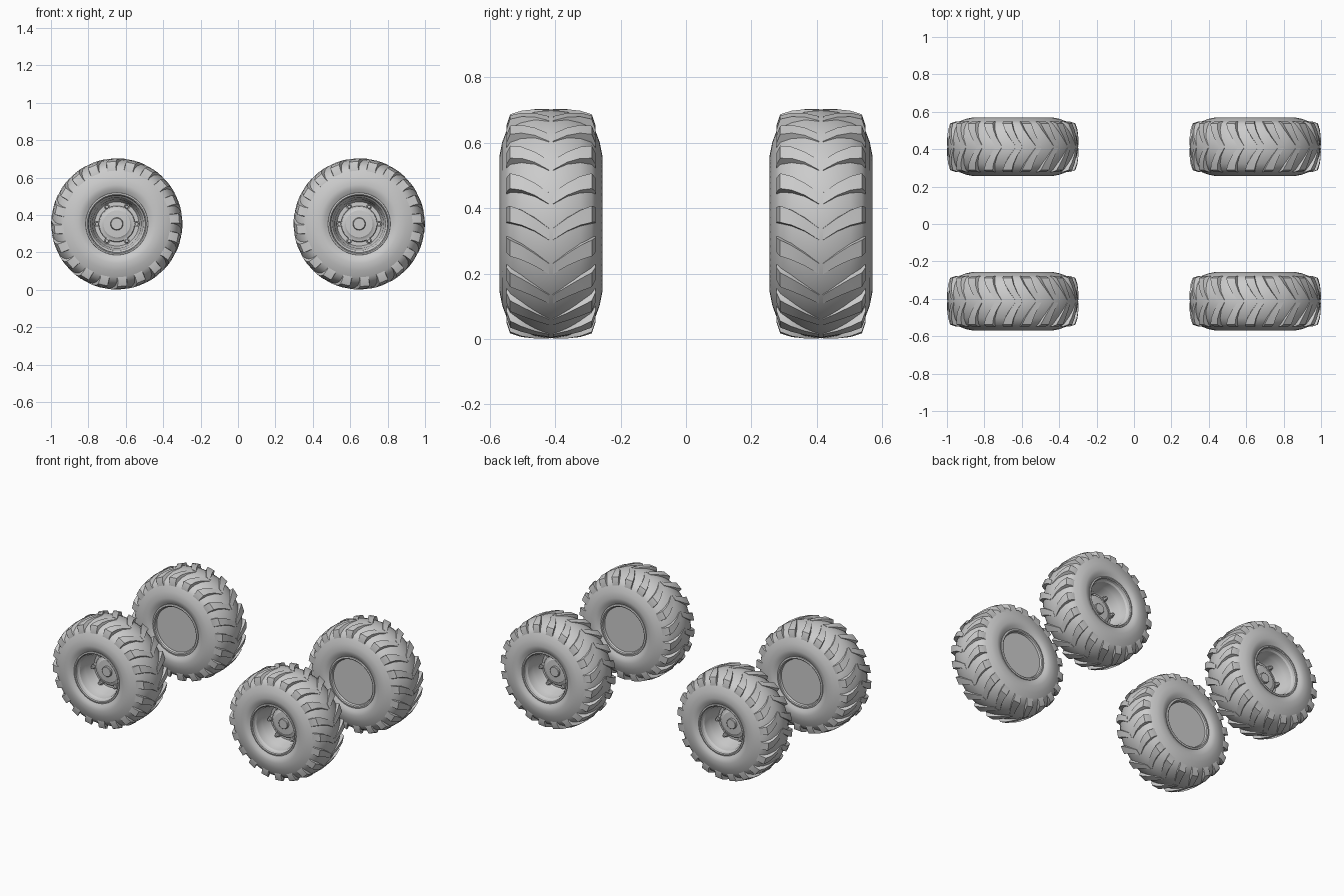
import bpy, bmesh
from math import sin, cos, pi, tau, radians

if "Cube" in bpy.data.objects:
    bpy.data.objects.remove(bpy.data.objects["Cube"])

R = 0.352            # wheel radius and axle height
CX, CY = 0.648, 0.413
LUGS = 20


def polar(r, a, dy, s, cx=0, cz=0):
    return (cx + r * cos(a), s * dy, cz + r * sin(a))


def lathe(bm, profile, s, seg=60, cx=0, cz=0):
    """Spin (radius, outward offset) points about the axle; list runs outboard to inboard."""
    rings = []
    for r, dy in profile:
        if r == 0:
            v = bm.verts.new((cx, s * dy, cz))
            rings.append([v] * seg)
        else:
            rings.append([bm.verts.new(polar(r, tau * i / seg, dy, s, cx, cz)) for i in range(seg)])
    for A, B in zip(rings, rings[1:]):
        for i in range(seg):
            j = (i + 1) % seg
            f = list(dict.fromkeys([A[i], A[j], B[j], B[i]]))
            bm.faces.new(f if s > 0 else f[::-1])


def tyre(bm, s):
    half = [(0.164, 0.138), (0.185, 0.151), (0.21, 0.157), (0.25, 0.149),
            (0.285, 0.136), (0.308, 0.124), (0.328, 0.09), (0.343, 0.05)]
    lathe(bm, half + [(0.350, 0)] + [(r, -d) for r, d in reversed(half)], s)


def lugs(bm, s):
    # stations: offset from centre, top radius, buried radius, sweep angle, half width
    stations = [(0.006, 0.351, 0.338, 0.00, 0.050), (0.05, 0.351, 0.332, 0.085, 0.056),
                (0.09, 0.346, 0.318, 0.145, 0.066), (0.125, 0.335, 0.298, 0.18, 0.076),
                (0.136, 0.302, 0.276, 0.185, 0.076)]
    for n in range(LUGS):
        for side in (-1, 1):
            prev = first = None
            for dy, top, base, sweep, w in stations:
                a = tau * n / LUGS + sweep - 0.09
                ring = [bm.verts.new(polar(r, a + k, side * dy, s)) for r, k in
                        ((base, -w - 0.015), (top, -w), (top, w), (base, w + 0.015))]
                if prev:
                    for i in range(4):
                        j = (i + 1) % 4
                        bm.faces.new((prev[i], prev[j], ring[j], ring[i]))
                else:
                    first = ring
                prev = ring
            bm.faces.new(first)
            bm.faces.new(prev[::-1])
    bmesh.ops.recalc_face_normals(bm, faces=bm.faces[:])


def rim(bm, s):
    # deep outer dish with lip
    lathe(bm, [(0, 0), (0.118, 0), (0.125, 0.012), (0.130, 0.06), (0.135, 0.068), (0.142, 0.115),
               (0.150, 0.124), (0.153, 0.142), (0.158, 0.146), (0.166, 0.144), (0.168, 0.132)], s)
    # inner closing plate with lip
    lathe(bm, [(0.168, -0.132), (0.166, -0.144), (0.156, -0.146), (0.150, -0.142),
               (0.146, -0.130), (0, -0.130)], s)


def hub(bm, s):
    lathe(bm, [(0, 0.042), (0.030, 0.042), (0.033, 0.039), (0.034, 0.028), (0.072, 0.026),
               (0.080, 0.020), (0.092, 0.018), (0.097, 0.013), (0.097, -0.002)], s, 40)


def wheel_nuts(bm, s):
    for i in range(6):
        a = i * pi / 3
        x, z = 0.106 * cos(a), 0.106 * sin(a)
        lathe(bm, [(0, 0.022), (0.016, 0.022), (0.016, -0.002)], s, 12, x, z)
        lathe(bm, [(0, 0.040), (0.009, 0.040), (0.011, 0.037), (0.011, 0.020)], s, 6, x, z)


parts = {"tyre": tyre, "tread_lugs": lugs, "rim": rim, "hub": hub, "wheel_nuts": wheel_nuts}
made = []
for s, end in ((-1, "front"), (1, "rear")):
    for name, build in parts.items():
        bm = bmesh.new()
        build(bm, s)
        mesh = bpy.data.meshes.new(f"{end}_{name}")
        bm.to_mesh(mesh)
        bm.free()
        for sx, side in ((-1, "left"), (1, "right")):
            ob = bpy.data.objects.new(f"{end}_{side}_{name}", mesh if sx < 0 else mesh.copy())
            ob.location = (sx * CX, s * CY, R)
            bpy.context.collection.objects.link(ob)
            made.append(ob)

# smooth rubber and metal, crisp lug edges
for ob in made:
    ob.select_set(True)
bpy.context.view_layer.objects.active = made[0]
bpy.ops.object.shade_smooth_by_angle(angle=radians(32))
